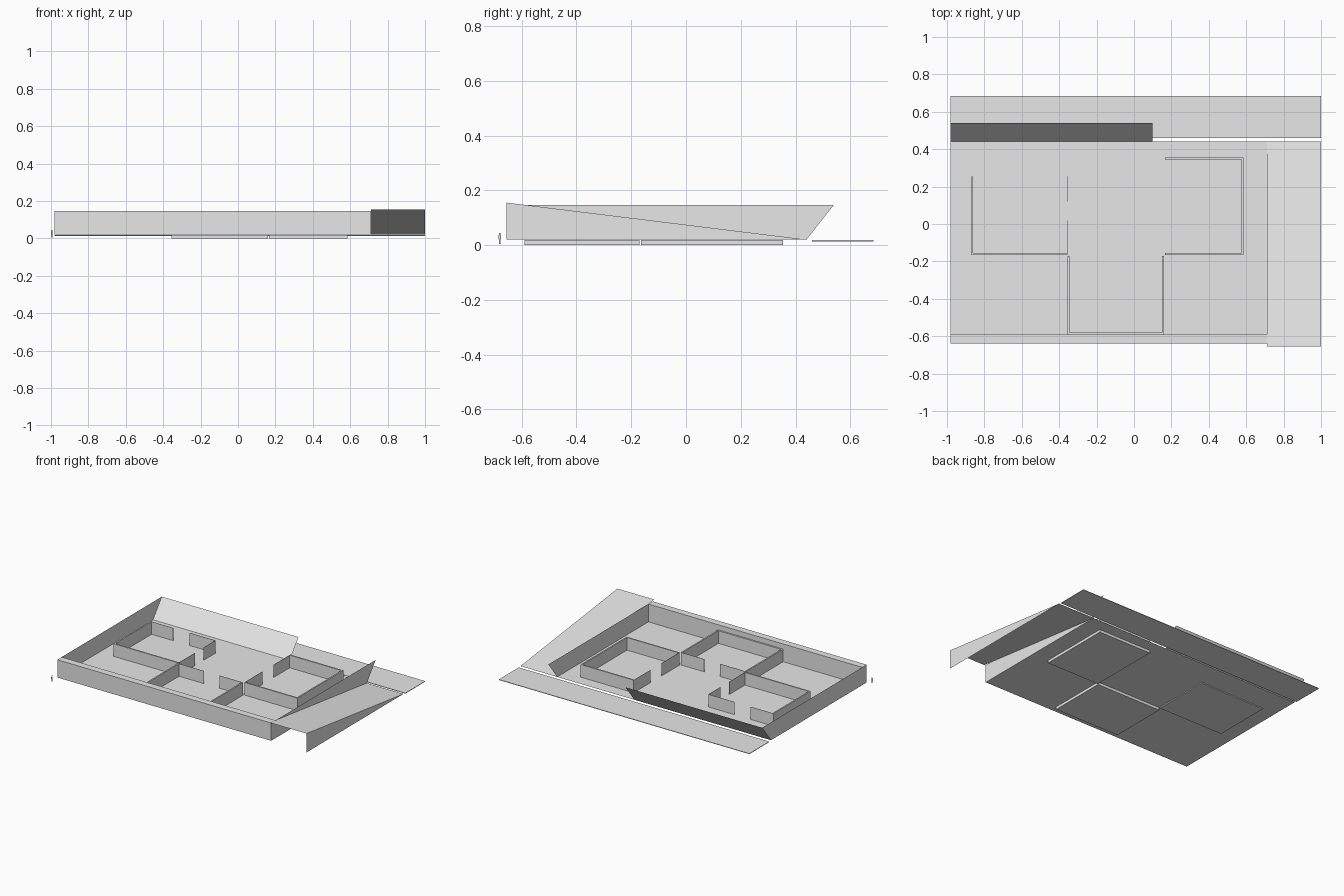
import bpy
import bmesh

cube = bpy.data.objects.get("Cube")
if cube:
    bpy.data.objects.remove(cube, do_unlink=True)

grey = bpy.data.materials.new("light_grey")
grey.use_nodes = True
grey.diffuse_color = (0.8, 0.8, 0.8, 1)
grey.node_tree.nodes["Principled BSDF"].inputs["Base Color"].default_value = (0.8, 0.8, 0.8, 1)


def finish(name, bm):
    mesh = bpy.data.meshes.new(name)
    bm.to_mesh(mesh)
    bm.free()
    mesh.materials.append(grey)
    obj = bpy.data.objects.new(name, mesh)
    bpy.context.collection.objects.link(obj)
    return obj


def sheet(name, points):
    bm = bmesh.new()
    bm.faces.new([bm.verts.new(p) for p in points])
    return finish(name, bm)


def box(name, x0, x1, y0, y1, z0, z1):
    bm = bmesh.new()
    bmesh.ops.create_cube(bm, size=1)
    for v in bm.verts:
        v.co = (x1 if v.co.x > 0 else x0,
                y1 if v.co.y > 0 else y0,
                z1 if v.co.z > 0 else z0)
    return finish(name, bm)


LEFT, RIGHT, END = -0.98, 0.71, 1.0
FRONT, BACK, LIP = -0.64, 0.44, 0.54
FLOOR, RIM, ROOM_TOP = 0.02, 0.147, 0.11

# Ground floor, thick front wall and detached strip along the back
sheet("floor", [(LEFT, FRONT, FLOOR), (RIGHT, FRONT, FLOOR),
                (RIGHT, BACK, FLOOR), (LEFT, BACK, FLOOR)])
box("front_wall", LEFT, RIGHT, FRONT, -0.59, FLOOR, RIM)
box("back_strip", LEFT, END, 0.46, 0.685, 0.014, 0.018)

# Thin end walls whose back edges follow the leaning back wall
for name, x in (("right_wall", LEFT), ("left_wall", RIGHT)):
    sheet(name, [(x, FRONT, FLOOR), (x, BACK, FLOOR), (x, LIP, RIM), (x, FRONT, RIM)])
sheet("leaning_back_wall", [(LEFT, BACK, FLOOR), (0.1, BACK, FLOOR),
                            (0.1, LIP, RIM), (LEFT, LIP, RIM)])

# Ramp with an open front and a triangular outer side
RAMP_Y, RAMP_Z = -0.655, 0.155
sheet("ramp", [(RIGHT, RAMP_Y, RAMP_Z), (END, RAMP_Y, RAMP_Z),
               (END, BACK, FLOOR), (RIGHT, BACK, FLOOR)])
sheet("ramp_side", [(END, RAMP_Y, FLOOR), (END, BACK, FLOOR), (END, RAMP_Y, RAMP_Z)])


# Rooms: a sunken slab plus walls, each wall optionally split by a doorway
def room(name, x0, x1, y0, y1, bottom, doors):
    box(name + "_slab", x0, x1, y0, y1, bottom, FLOOR - 0.001)
    for side in ("front", "back", "left", "right"):
        along_x = side in ("front", "back")
        start, end = (x0, x1) if along_x else (y0, y1)
        gap = doors.get(side)
        spans = [(start, gap[0]), (gap[1], end)] if gap else [(start, end)]
        thick = 0.002 if gap else 0.01
        for a, b in spans:
            if along_x:
                c = y0 if side == "front" else y1 - thick
                box(f"{name}_{side}_wall", a, b, c, c + thick, FLOOR, ROOM_TOP)
            else:
                c = x0 if side == "right" else x1 - thick
                box(f"{name}_{side}_wall", c, c + thick, a, b, FLOOR, ROOM_TOP)


room("right_room", -0.87, -0.355, -0.165, 0.255, 0.012,
     {"back": (-0.69, -0.56), "left": (0.02, 0.12)})
room("middle_room", -0.355, 0.16, -0.59, -0.17, 0.0, {"back": (-0.15, -0.025)})
room("left_room", 0.165, 0.585, -0.165, 0.355, 0.0, {"right": (0.04, 0.165)})

# Tiny flat standing figure for scale
FX, FY = -0.995, -0.68
for name, w, z0, z1 in (("figure_legs", 0.002, 0.004, 0.02),
                        ("figure_torso", 0.004, 0.02, 0.036),
                        ("figure_head", 0.002, 0.037, 0.044)):
    sheet(name, [(FX - w, FY - w, z0), (FX + w, FY + w, z0),
                 (FX + w, FY + w, z1), (FX - w, FY - w, z1)])
